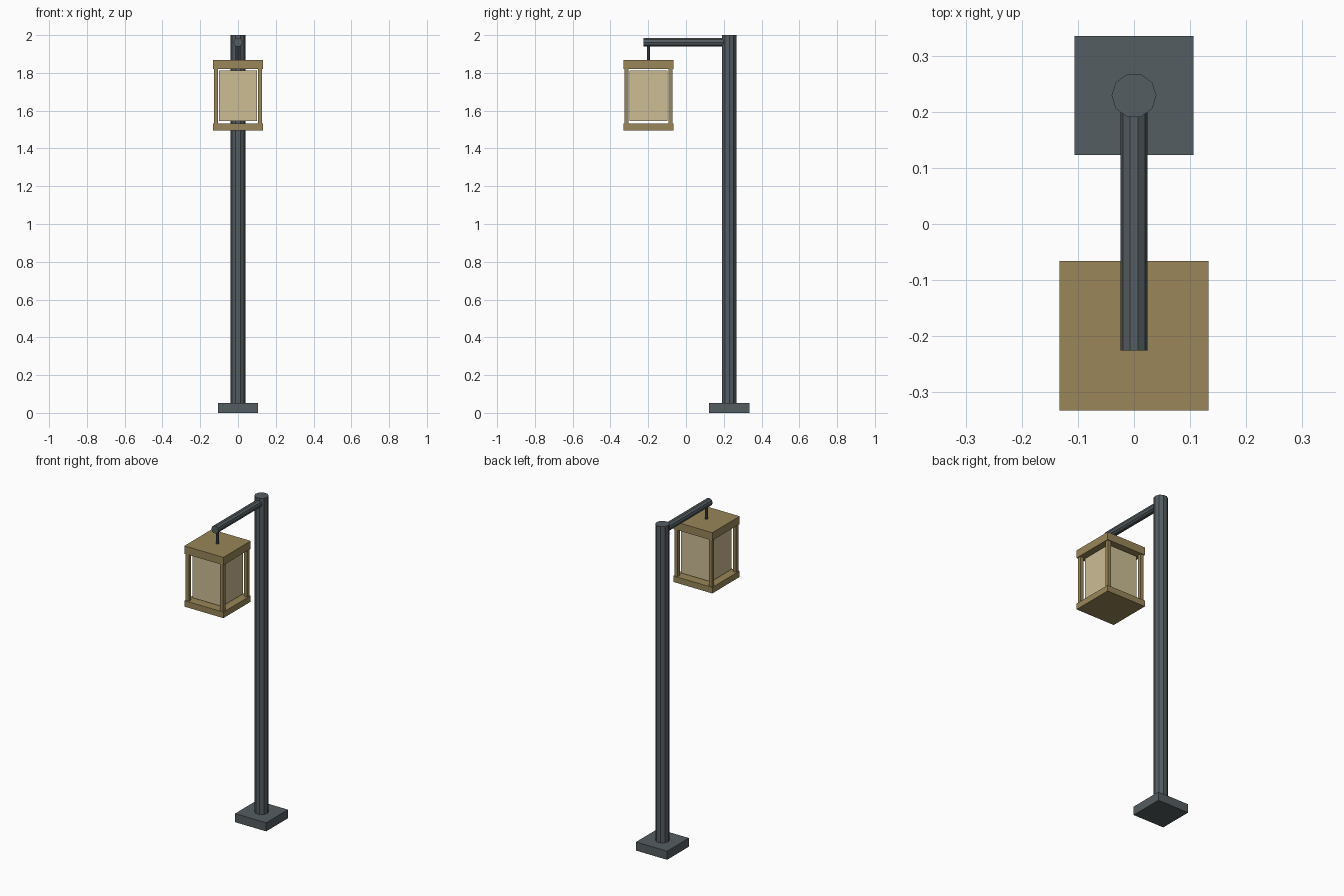
import bpy
from math import pi

cube = bpy.data.objects.get("Cube")
if cube:
    bpy.data.objects.remove(cube, do_unlink=True)


def material(name, rgb):
    mat = bpy.data.materials.new(name)
    mat.use_nodes = True
    mat.diffuse_color = (*rgb, 1)
    mat.node_tree.nodes["Principled BSDF"].inputs["Base Color"].default_value = (*rgb, 1)
    return mat


iron = material("dark grey iron", (0.09, 0.11, 0.12))
brass = material("dull brass", (0.32, 0.24, 0.10))
glass = material("cream glass", (0.61, 0.51, 0.30))


def finish(name, mat):
    obj = bpy.context.object
    obj.name = name
    obj.data.materials.append(mat)
    return obj


def box(name, x, y, bottom, top, half, mat):
    """Square-based box between two heights."""
    bpy.ops.mesh.primitive_cube_add(size=1, location=(x, y, (bottom + top) / 2))
    bpy.context.object.scale = (2 * half, 2 * half, top - bottom)
    return finish(name, mat)


def rod(name, radius, length, location, rotation, mat, sides=10):
    bpy.ops.mesh.primitive_cylinder_add(vertices=sides, radius=radius, depth=length,
                                        location=location, rotation=rotation)
    return finish(name, mat)


POLE_Y, LAMP_Y = 0.229, -0.199

# Foot, pole, arm and hanger
box("base_plate", 0, POLE_Y, 0, 0.053, 0.106, iron)
rod("pole", 0.04, 1.96, (0, POLE_Y, 1.02), (0, 0, pi / 2), iron)
rod("arm", 0.024, 0.43, (0, -0.01, 1.962), (pi / 2, pi / 2, 0), iron)
rod("hanger", 0.009, 0.1, (0, LAMP_Y, 1.905), (0, 0, pi / 2), iron)

# Lantern cap, tray and glass block
box("lantern_cap", 0, LAMP_Y, 1.82, 1.868, 0.133, brass)
box("lantern_tray", 0, LAMP_Y, 1.494, 1.531, 0.133, brass)
box("lantern_glass", 0, LAMP_Y, 1.545, 1.813, 0.101, glass)

# Corner posts
for side, sx in (("left", 1), ("right", -1)):
    for end, sy in (("front", -1), ("back", 1)):
        box(f"lantern_post_{end}_{side}", sx * 0.117, LAMP_Y + sy * 0.117,
            1.53, 1.821, 0.0105, brass)
